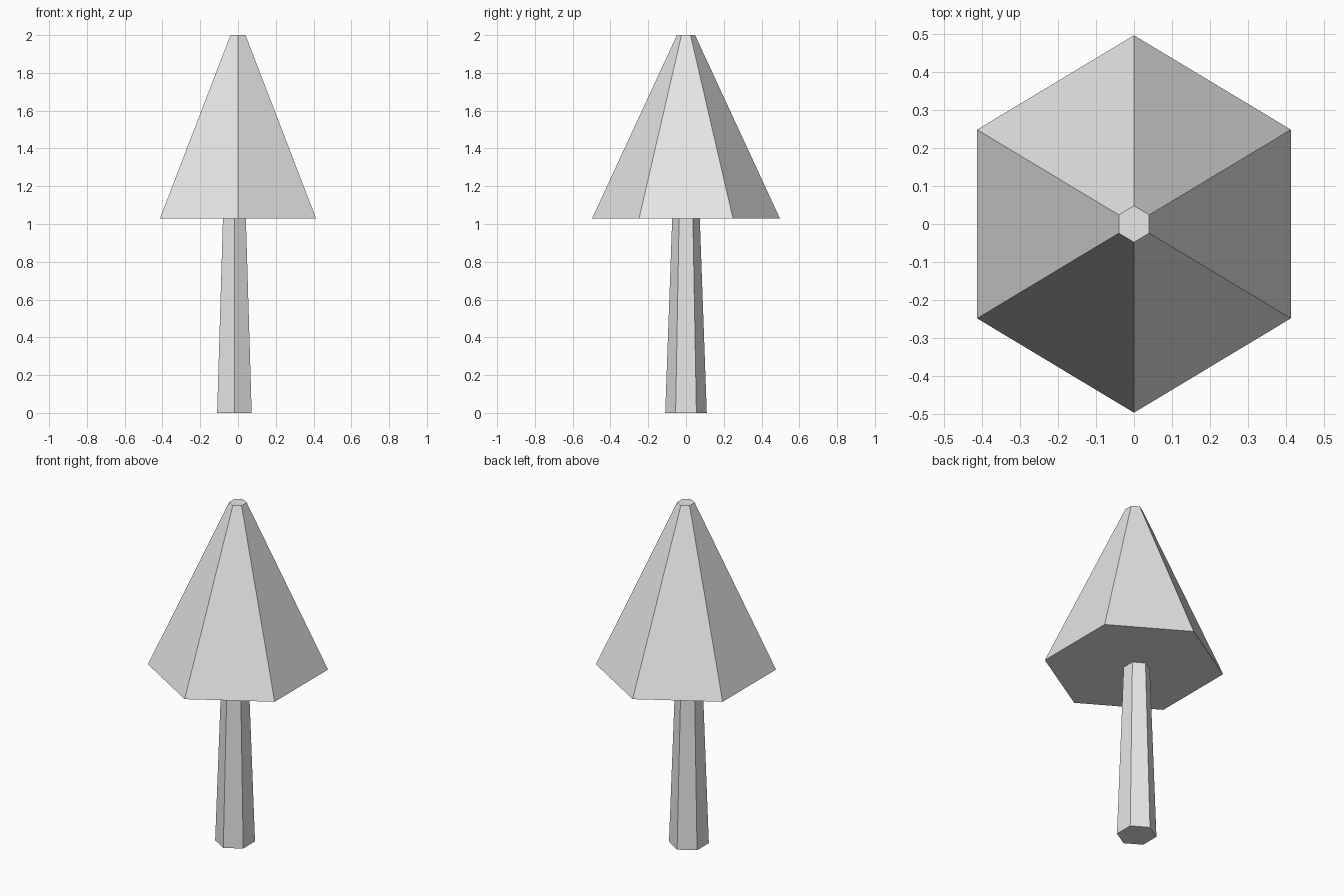
import bpy
from math import radians
from mathutils import Matrix

cube = bpy.data.objects.get("Cube")
if cube:
    bpy.data.objects.remove(cube, do_unlink=True)

# Single plain grey for the whole tree
grey = bpy.data.materials.new("light_grey")
grey.use_nodes = True
colour = (0.8, 0.8, 0.8, 1)
grey.diffuse_color = colour
grey.node_tree.nodes["Principled BSDF"].inputs["Base Color"].default_value = colour


def tapered_hexagon(name, bottom_radius, top_radius, z_low, z_high, x=0):
    """Six-sided tapered column with corners on the y axis, slightly narrow in x."""
    bpy.ops.mesh.primitive_cone_add(
        vertices=6, radius1=bottom_radius, radius2=top_radius,
        depth=z_high - z_low, location=(x, 0, (z_low + z_high) / 2))
    part = bpy.context.object
    part.name = name
    # Make sure a corner points along y whatever the primitive's start angle
    if max(v.co.y for v in part.data.vertices) < bottom_radius * 0.95:
        part.data.transform(Matrix.Rotation(radians(30), 4, "Z"))
    part.data.transform(Matrix.Diagonal((0.96, 1, 1, 1)))
    part.data.materials.append(grey)
    return part


# Trunk, set slightly off centre under the crown
tapered_hexagon("trunk", 0.11, 0.073, 0, 1.03, x=-0.019)

# Crown with a small flat tip
tapered_hexagon("crown", 0.497, 0.048, 1.03, 2)
